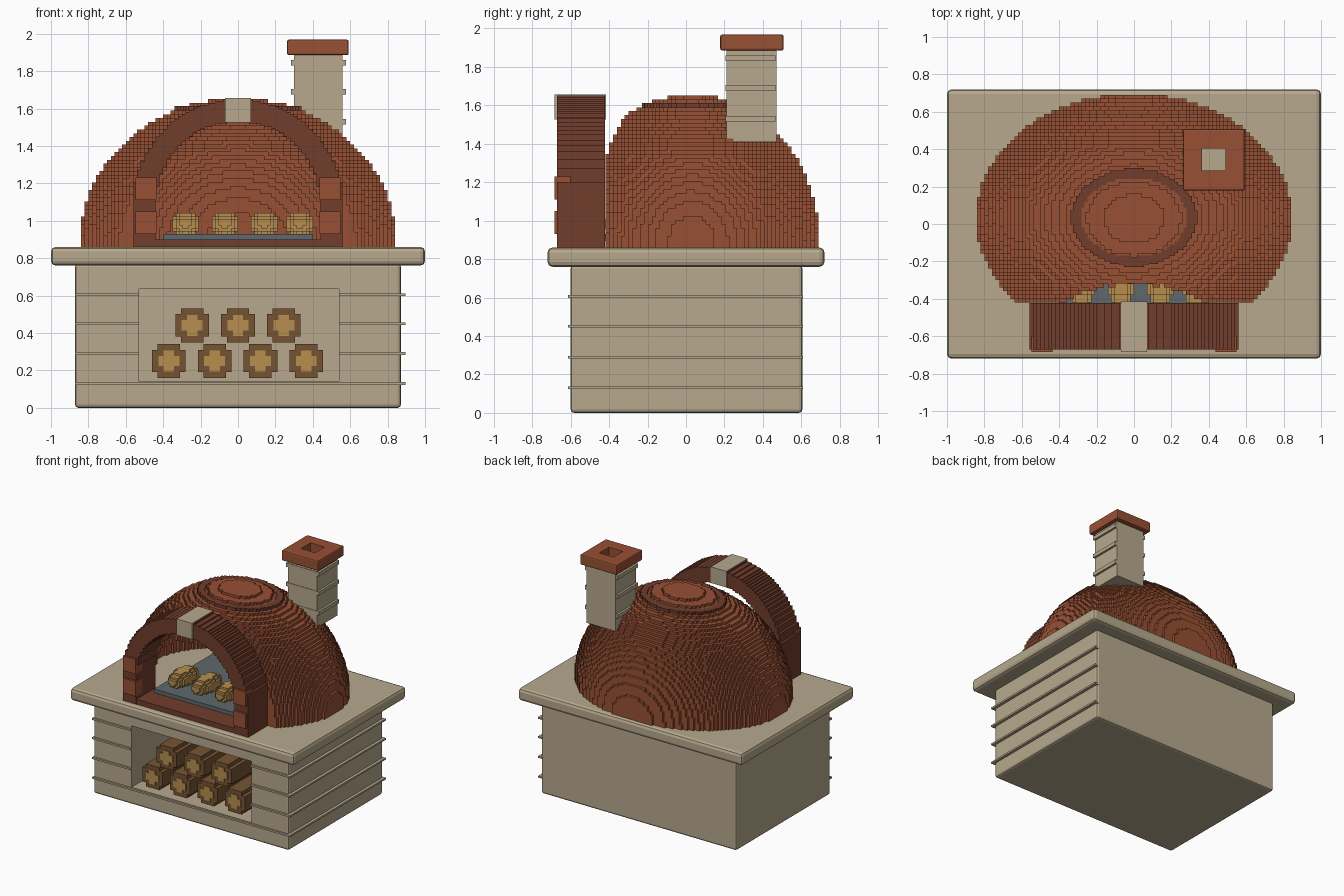
import bpy, bmesh
from mathutils import Vector

if "Cube" in bpy.data.objects:
    bpy.data.objects.remove(bpy.data.objects["Cube"], do_unlink=True)


def material(name, rgb):
    lin = [((c / 255 + 0.055) / 1.055) ** 2.4 for c in rgb] + [1.0]
    m = bpy.data.materials.new(name)
    m.use_nodes = True
    m.diffuse_color = lin
    m.node_tree.nodes["Principled BSDF"].inputs["Base Color"].default_value = lin
    return m


STONE = material("pale stone", (183, 169, 141))
BRICK = material("red brick", (152, 80, 52))
DARK = material("dark brick", (112, 61, 44))
SLATE = material("grey slate", (94, 104, 108))
CRUST = material("golden crust", (184, 143, 78))
BARK = material("brown bark", (118, 84, 50))
WOOD = material("cut wood", (184, 143, 78))


def add_object(name, bm, mat):
    me = bpy.data.meshes.new(name)
    bm.to_mesh(me)
    bm.free()
    me.materials.append(mat)
    ob = bpy.data.objects.new(name, me)
    bpy.context.collection.objects.link(ob)
    return ob


def box(name, x, y, z, mat, bevel=0.0):
    """Box from (min, max) pairs, with an optional chamfer."""
    bm = bmesh.new()
    bmesh.ops.create_cube(bm, size=1)
    for v in bm.verts:
        v.co = [(a + b) / 2 + c * (b - a) for (a, b), c in zip((x, y, z), v.co)]
    if bevel:
        bmesh.ops.bevel(bm, geom=bm.edges[:], offset=bevel, segments=2,
                        profile=0.5, affect='EDGES')
    return add_object(name, bm, mat)


def stepped(name, lo, hi, cell, inside, mat):
    """Solid of small blocks: keeps each cell whose centre passes the test."""
    n = [max(1, round((hi[i] - lo[i]) / cell[i])) for i in range(3)]
    s = [(hi[i] - lo[i]) / n[i] for i in range(3)]
    full = {(i, j, k) for i in range(n[0]) for j in range(n[1]) for k in range(n[2])
            if inside(lo[0] + (i + .5) * s[0], lo[1] + (j + .5) * s[1],
                      lo[2] + (k + .5) * s[2])}
    bm = bmesh.new()
    verts = {}

    def corner(key):
        if key not in verts:
            verts[key] = bm.verts.new([lo[a] + key[a] * s[a] for a in range(3)])
        return verts[key]

    for c in sorted(full):
        for a in range(3):
            u, w = (a + 1) % 3, (a + 2) % 3
            for side in (0, 1):
                nb = list(c)
                nb[a] += 2 * side - 1
                if tuple(nb) in full:
                    continue
                ring = []
                for du, dw in ((0, 0), (1, 0), (1, 1), (0, 1)):
                    p = list(c)
                    p[a] += side
                    p[u] += du
                    p[w] += dw
                    ring.append(corner(tuple(p)))
                bm.faces.new(ring if side else ring[::-1])
    return add_object(name, bm, mat)


# Stone base with a wood store cut into the front
base = box("base", (-.872, .872), (-.6, .605), (0, .77), STONE, .018)
cutter = box("store_cutter", (-.53, .54), (-.8, 0), (.14, .635), STONE)
cutter.hide_render = True
cut = base.modifiers.new("store", 'BOOLEAN')
cut.operation, cut.object, cut.solver = 'DIFFERENCE', cutter, 'EXACT'
bpy.context.view_layer.objects.active = base
bpy.ops.object.modifier_apply(modifier="store")
bpy.data.objects.remove(cutter, do_unlink=True)
box("counter", (-1, 1), (-.72, .72), (.76, .86), STONE, .025)

# Thin stone courses on the front and one side
for i, z in enumerate((.13, .29, .45, .605)):
    zr = (z - .007, z + .007)
    box(f"side_course_{i}", (.86, .895), (-.615, .608), zr, STONE)
    if i == 0:
        box("front_course_0", (-.872, .872), (-.615, -.59), zr, STONE)
    else:
        box(f"front_course_{i}_a", (-.872, -.53), (-.615, -.59), zr, STONE)
        box(f"front_course_{i}_b", (.54, .872), (-.615, -.59), zr, STONE)


# Stacked logs
def log(i, x, z):
    def disc(r):
        return lambda px, py, pz: (px - x) ** 2 + (pz - z) ** 2 < r * r
    for name, r, c, y0, y1, mat in (("log", .09, .03, -.56, -.02, BARK),
                                    ("log_end", .056, .028, -.568, -.55, WOOD)):
        stepped(f"{name}_{i}", (x - r, y0, z - r), (x + r, y1, z + r),
                (c, 1, c), disc(r), mat)


for i, (x, z) in enumerate([(-.37 + .245 * k, .25) for k in range(4)]
                           + [(-.245 + .245 * k, .44) for k in range(3)]):
    log(i, x, z)


# Hollow stepped dome with an arched mouth
def ellipsoid(x, y, z, rx, ry, rz, c):
    return (((x - c[0]) / rx) ** 2 + ((y - c[1]) / ry) ** 2
            + ((z - c[2]) / rz) ** 2) < 1


def arch_shape(x, z, r):
    return abs(x) < r and (z < 1.09 or x * x + (z - 1.09) ** 2 < r * r)


def in_dome(x, y, z):
    c = (0, .03, .88)
    return (ellipsoid(x, y, z, .845, .665, .775, c)
            and not ellipsoid(x, y, z, .765, .585, .695, c)
            and not (y < 0 and arch_shape(x, z, .44)))


stepped("dome", (-.84, -.42, .86), (.84, .69, 1.65), (.02, .02, .02), in_dome, BRICK)


def in_ring(x, y, z):
    return (ellipsoid(x, y, 0, .335, .26, 1, (0, .035, 0))
            and not ellipsoid(x, y, 0, .283, .21, 1, (0, .035, 0)))


stepped("crown_ring", (-.34, -.23, 1.57), (.34, .30, 1.613), (.015, .015, 1),
        in_ring, DARK)

# Front arch, sill, jamb bricks and keystone
stepped("front_arch", (-.56, -.67, .86), (.56, -.422, 1.65), (.02, 1, .01),
        lambda x, y, z: arch_shape(x, z, .56) and not arch_shape(x, z, .44), DARK)
box("sill", (-.45, .45), (-.668, -.422), (.855, .9), DARK)
box("keystone", (-.07, .07), (-.685, -.415), (1.525, 1.655), STONE)
for side in (-1, 1):
    for k, z in enumerate((.93, 1.11)):
        box(f"jamb_brick_{'left' if side > 0 else 'right'}_{k}",
            sorted((side * .435, side * .548)), (-.685, -.6), (z, z + .12), BRICK)

# Hearth slab and loaves
box("hearth", (-.4, .4), (-.5, .32), (.895, .93), SLATE)
for i, x in enumerate((-.28, -.07, .14, .33)):
    c = (x, -.30, .983)
    stepped(f"loaf_{i}", (x - .07, -.44, .925), (x + .07, -.16, 1.04),
            (.0175, .02, .0165),
            lambda px, py, pz, c=c: ellipsoid(px, py, pz, .074, .145, .062, c), CRUST)

# Chimney with courses and an open cap
box("chimney", (.3, .56), (.21, .47), (1.41, 1.9), STONE)
for i, z in enumerate((1.53, 1.69, 1.845)):
    box(f"chimney_course_{i}", (.283, .577), (.206, .466), (z - .015, z + .015), STONE)
cap = box("chimney_cap", (.262, .592), (.178, .508), (1.885, 1.968), BRICK, .01)
hole = box("flue_cutter", (.363, .49), (.285, .405), (1.8, 2.1), BRICK)
hole.hide_render = True
cut = cap.modifiers.new("flue", 'BOOLEAN')
cut.operation, cut.object, cut.solver = 'DIFFERENCE', hole, 'EXACT'
bpy.context.view_layer.objects.active = cap
bpy.ops.object.modifier_apply(modifier="flue")
bpy.data.objects.remove(hole, do_unlink=True)
